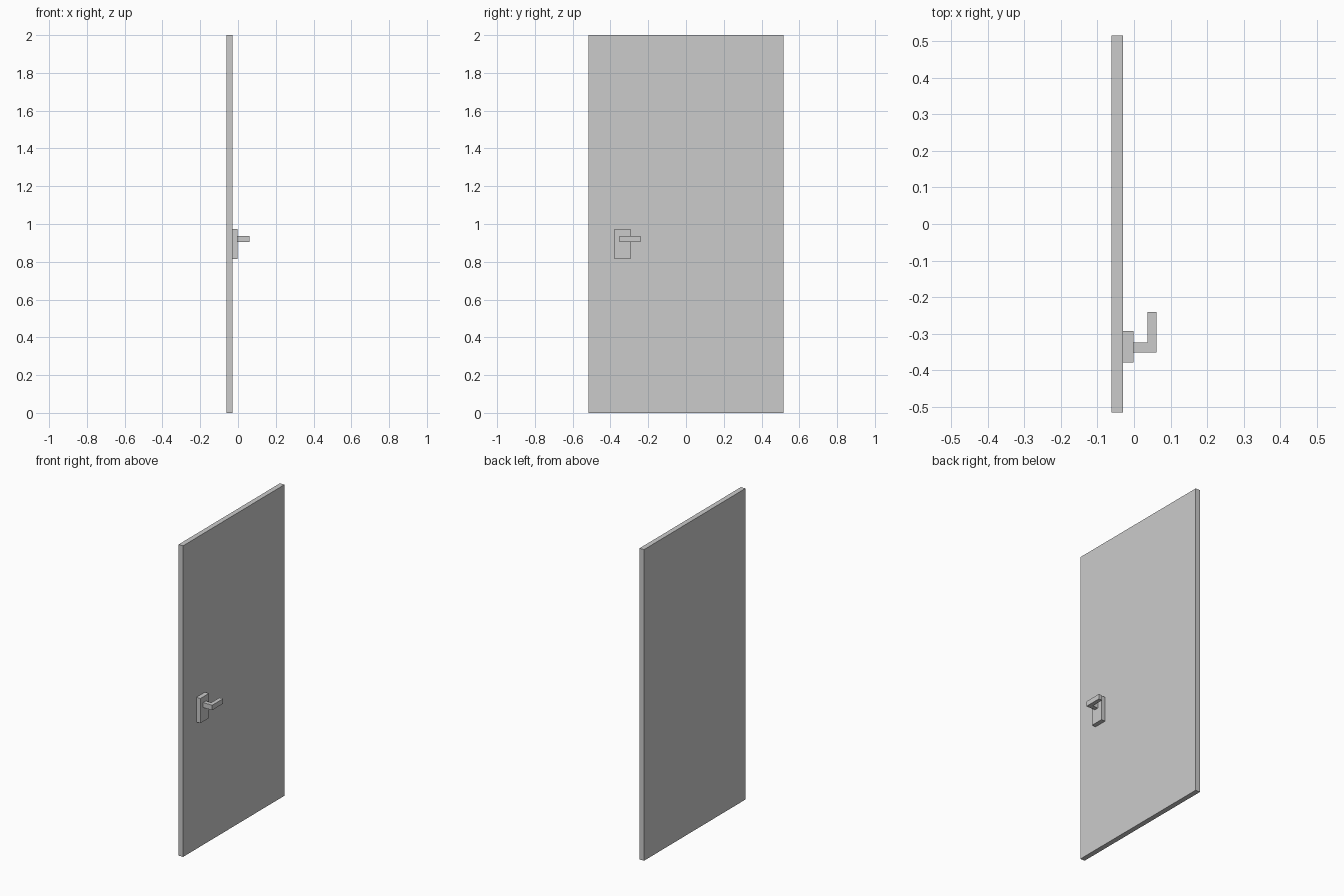
import bpy, bmesh

if "Cube" in bpy.data.objects:
    bpy.data.objects.remove(bpy.data.objects["Cube"])


def prism(name, outline, z0, z1):
    """Extrude a counter-clockwise XY outline from z0 up to z1."""
    bm = bmesh.new()
    face = bm.faces.new([bm.verts.new((x, y, z0)) for x, y in outline])
    top = bmesh.ops.extrude_face_region(bm, geom=[face])["geom"]
    verts = [g for g in top if isinstance(g, bmesh.types.BMVert)]
    bmesh.ops.translate(bm, verts=verts, vec=(0, 0, z1 - z0))
    bmesh.ops.recalc_face_normals(bm, faces=bm.faces)
    mesh = bpy.data.meshes.new(name)
    bm.to_mesh(mesh)
    bm.free()
    obj = bpy.data.objects.new(name, mesh)
    bpy.context.collection.objects.link(obj)
    return obj


def box(name, x0, x1, y0, y1, z0, z1):
    return prism(name, [(x0, y0), (x1, y0), (x1, y1), (x0, y1)], z0, z1)


# Door slab
box("door_panel", -0.062, -0.03, -0.515, 0.515, 0.0, 2.0)

# Backing plate of the handle
box("handle_plate", -0.03, -0.002, -0.379, -0.293, 0.815, 0.974)

# L-shaped lever: stem out of the plate, then a grip toward the hinge side
prism("lever_handle",
      [(-0.002, -0.351), (0.062, -0.351), (0.062, -0.24),
       (0.037, -0.24), (0.037, -0.324), (-0.002, -0.324)],
      0.905, 0.937)
